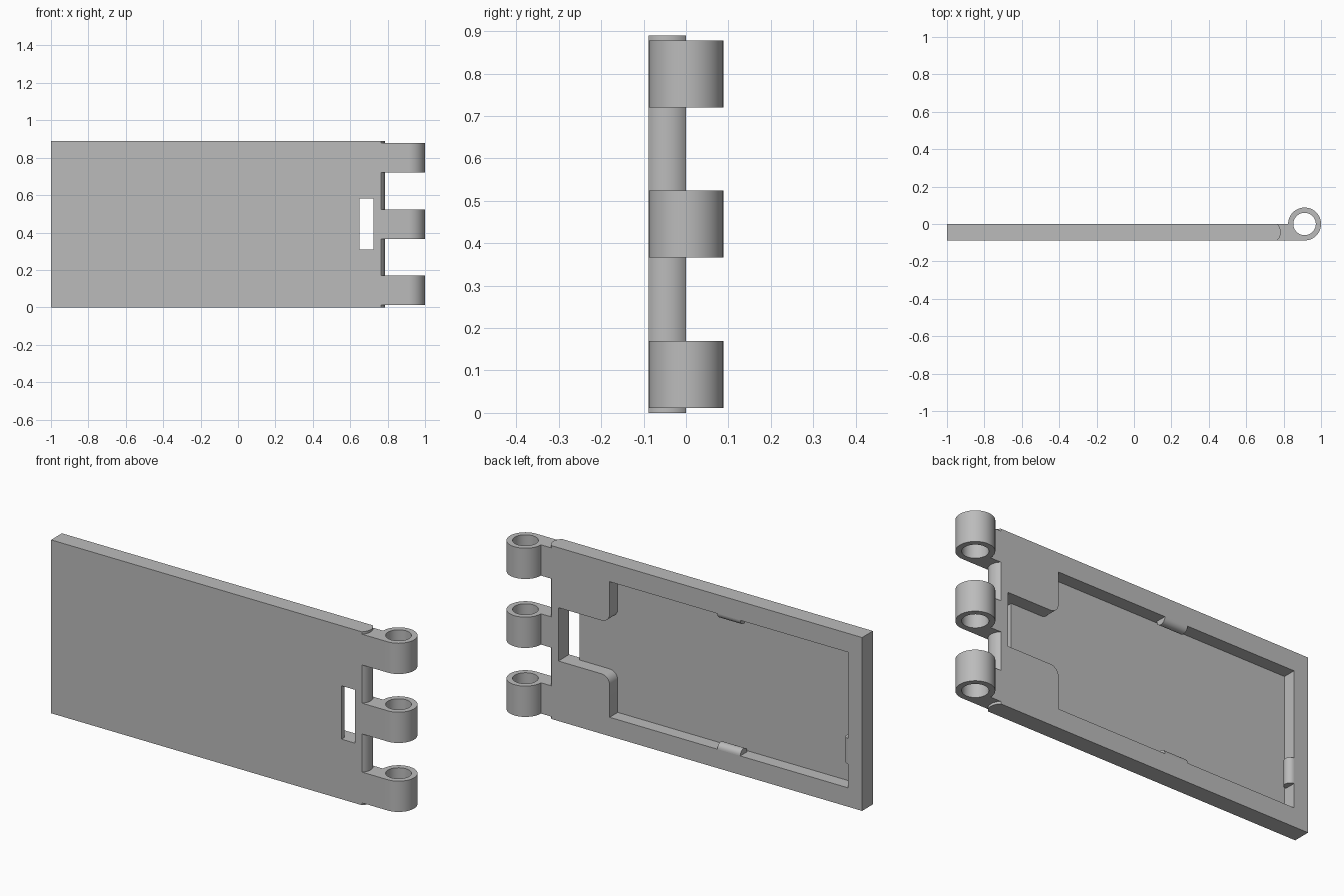
import bpy, bmesh
from math import cos, sin, pi, radians, asin
from mathutils import Vector

cube = bpy.data.objects.get("Cube")
if cube:
    bpy.data.objects.remove(cube)

H, T = 0.89, 0.088            # plate height and thickness
MID = H / 2
RING_X, RING_R, HOLE_R = 0.912, 0.088, 0.06

grey = bpy.data.materials.new("plain_grey")
grey.use_nodes = True
colour = (0.5, 0.5, 0.5, 1)
grey.diffuse_color = colour
grey.node_tree.nodes["Principled BSDF"].inputs["Base Color"].default_value = colour


def arc(cx, cy, r, start, end, steps):
    angles = [radians(start + (end - start) * i / steps) for i in range(steps + 1)]
    return [(cx + r * cos(a), cy + r * sin(a)) for a in angles]


def prism(name, outline, axis, low, high):
    """Extrude a 2D outline along x, y or z from low to high."""
    place = {"x": lambda a, b, d: (d, a, b),
             "y": lambda a, b, d: (a, d, b),
             "z": lambda a, b, d: (a, b, d)}[axis]
    bm = bmesh.new()
    face = bm.faces.new([bm.verts.new(place(a, b, low)) for a, b in outline])
    moved = bmesh.ops.extrude_face_region(bm, geom=[face])["geom"]
    shift = Vector(place(0, 0, high - low))
    bmesh.ops.translate(bm, vec=shift, verts=[v for v in moved if isinstance(v, bmesh.types.BMVert)])
    bmesh.ops.recalc_face_normals(bm, faces=bm.faces)
    mesh = bpy.data.meshes.new(name)
    bm.to_mesh(mesh)
    bm.free()
    mesh.materials.append(grey)
    obj = bpy.data.objects.new(name, mesh)
    bpy.context.collection.objects.link(obj)
    return obj


def cut(obj, cutter):
    """Subtract the cutter, bake the result and discard the cutter."""
    cutter.hide_render = True
    mod = obj.modifiers.new("cut", "BOOLEAN")
    mod.operation, mod.solver, mod.object = "DIFFERENCE", "EXACT", cutter
    graph = bpy.context.evaluated_depsgraph_get()
    mesh = bpy.data.meshes.new_from_object(obj.evaluated_get(graph))
    obj.modifiers.clear()
    obj.data = mesh
    bpy.data.objects.remove(cutter)


def smooth(obj):
    bpy.ops.object.select_all(action="DESELECT")
    obj.select_set(True)
    bpy.context.view_layer.objects.active = obj
    bpy.ops.object.shade_smooth_by_angle(angle=radians(30))


# Plate with a gently bowed hinge edge
bow_r, edge_x = 0.058, 0.785
bow = math_angle = asin(T / 2 / bow_r) * 180 / pi
plate = prism("plate", [(-1, 0), (-1, -T)] + arc(edge_x - bow_r, -T / 2, bow_r, -bow, bow, 12),
              "z", 0, H)

# Back recess with a narrower channel, rounded where the two meet
left, step, end = -0.92, 0.434, 0.725
pocket, channel, fillet = 0.348, 0.137, 0.045
upper = [(left, MID + pocket), (step, MID + pocket)]
upper += arc(step + fillet, MID + channel + fillet, fillet, 180, 270, 8)
upper += [(end, MID + channel)]
lower = [(x, H - z) for x, z in reversed(upper)]
cut(plate, prism("recess_cutter", upper + lower, "y", -0.066, 0.05))

# Slot through the end of the channel
slot = [(0.65, MID - channel), (end, MID - channel), (end, MID + channel), (0.65, MID + channel)]
cut(plate, prism("slot_cutter", slot, "y", -0.2, -0.03))
smooth(plate)

# Round retaining clips on the recess walls
clip_r = 0.028
centre_x, half = (left + step) / 2, 0.065
for name, z, start in (("top_clip", MID + pocket, 180), ("bottom_clip", MID - pocket, 0)):
    smooth(prism(name, arc(-clip_r, z, clip_r, start, start + 180, 16), "x",
                 centre_x - half, centre_x + half))
smooth(prism("end_clip", arc(left, -clip_r, clip_r, -90, 90, 16), "z", 0.22, 0.35))

# Three hinge knuckles, each an arm flowing into a bored ring
outline = [(0.765, -T), (0.765, 0)] + arc(RING_X, 0, RING_R, 180, -90, 48)
for name, z in (("lower", 0.091), ("middle", MID), ("upper", H - 0.091)):
    knuckle = prism(name + "_knuckle", outline, "z", z - 0.079, z + 0.079)
    cut(knuckle, prism("bore_cutter", arc(RING_X, 0, HOLE_R, 0, 352.5, 47), "z", z - 0.2, z + 0.2))
    smooth(knuckle)
